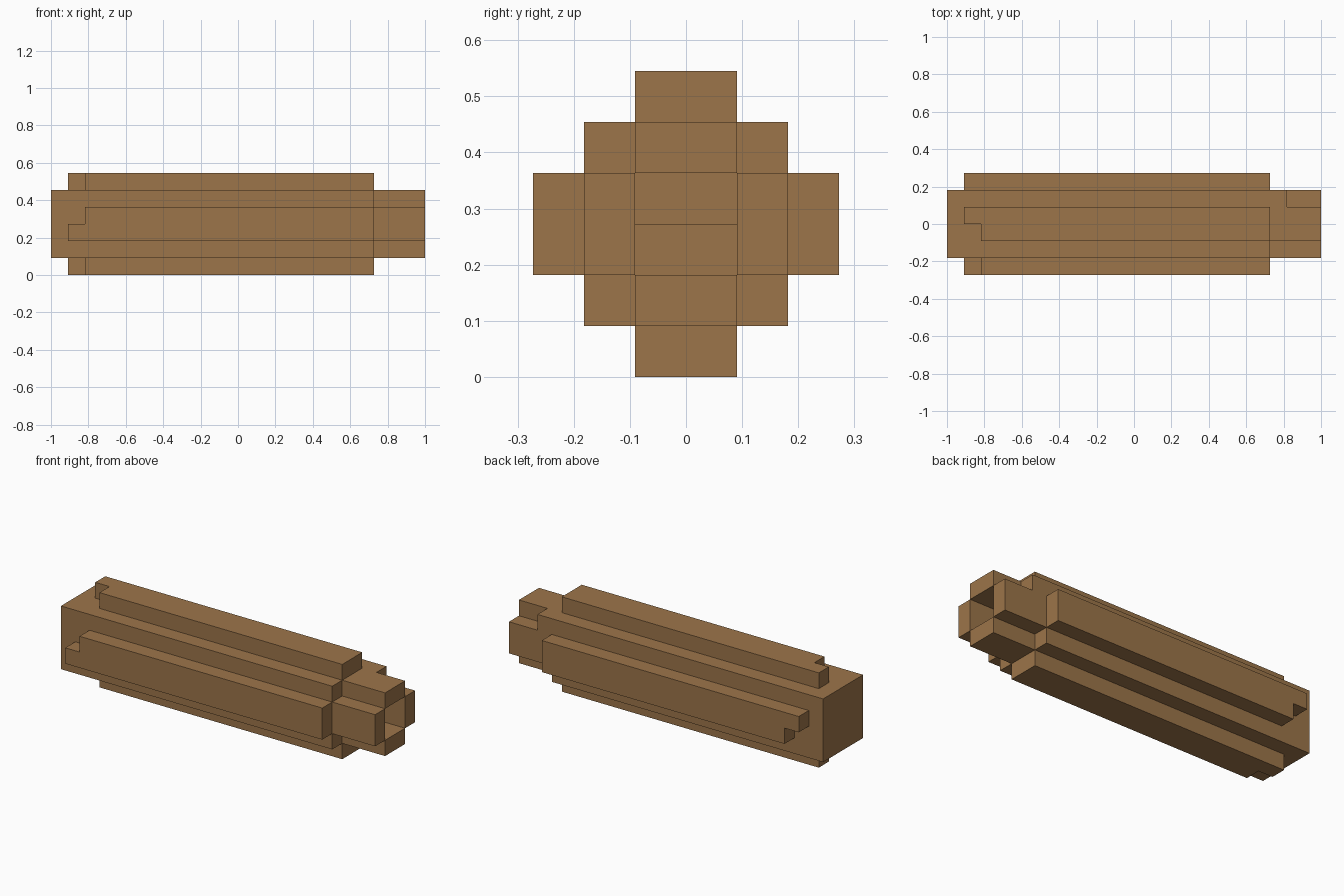
import bpy, bmesh, math
from mathutils import Vector

if "Cube" in bpy.data.objects:
    bpy.data.objects.remove(bpy.data.objects["Cube"])

U = 1 / 11  # block size: the log is 22 blocks long

bark = bpy.data.materials.new("bark_brown")
bark.diffuse_color = (0.335, 0.178, 0.068, 1)
bark.use_nodes = True
bark.node_tree.nodes["Principled BSDF"].inputs["Base Color"].default_value = bark.diffuse_color


def cells(x, y, z):
    """All unit blocks in a box given as three (start, end) ranges."""
    return {(i, j, k) for i in range(*x) for j in range(*y) for k in range(*z)}


# Each part is one or two boxes of blocks
parts = {
    # solid square trunk
    "trunk": cells((-11, 8), (-2, 2), (1, 5)),
    # raised bark strips, each with a chipped block at the left end
    "front_bark": cells((-9, 8), (-3, -2), (2, 4)) | cells((-10, -9), (-3, -2), (2, 3)),
    "back_bark": cells((-9, 8), (2, 3), (2, 4)) | cells((-10, -9), (2, 3), (3, 4)),
    "top_bark": cells((-9, 8), (-1, 1), (5, 6)) | cells((-10, -9), (0, 1), (5, 6)),
    "bottom_bark": cells((-9, 8), (-1, 1), (0, 1)) | cells((-10, -9), (0, 1), (0, 1)),
    # four walls of the hollow right end
    "front_end_wall": cells((8, 11), (-2, -1), (2, 4)),
    "back_end_wall": cells((8, 11), (1, 2), (2, 4)),
    "top_end_wall": cells((8, 11), (-1, 1), (4, 5)),
    "bottom_end_wall": cells((8, 11), (-1, 1), (1, 2)),
    # leftover corner block and step inside the hollow
    "corner_block": cells((8, 9), (1, 2), (4, 5)),
    "hollow_step": cells((8, 9), (-1, 1), (2, 3)),
}
solid = set().union(*parts.values())


def build(name, blocks):
    """Make the exposed skin of a part, leaving out faces buried in neighbours."""
    bm = bmesh.new()
    for c in blocks:
        for axis in range(3):
            for side in (0, 1):
                n = list(c)
                n[axis] += 2 * side - 1
                if tuple(n) in solid:
                    continue
                quad = []
                for a, b in ((0, 0), (1, 0), (1, 1), (0, 1)):
                    p = Vector(c)
                    p[axis] += side
                    p[(axis + 1) % 3] += a
                    p[(axis + 2) % 3] += b
                    quad.append(bm.verts.new(p * U))
                bm.faces.new(quad if side else quad[::-1])
    bmesh.ops.remove_doubles(bm, verts=bm.verts[:], dist=1e-4)
    # merge flat block faces into large clean faces
    bmesh.ops.dissolve_limit(bm, angle_limit=math.radians(1),
                             verts=bm.verts[:], edges=bm.edges[:])
    mesh = bpy.data.meshes.new(name)
    bm.to_mesh(mesh)
    bm.free()
    mesh.materials.append(bark)
    bpy.context.collection.objects.link(bpy.data.objects.new(name, mesh))


for part, blocks in parts.items():
    build(part, blocks)
